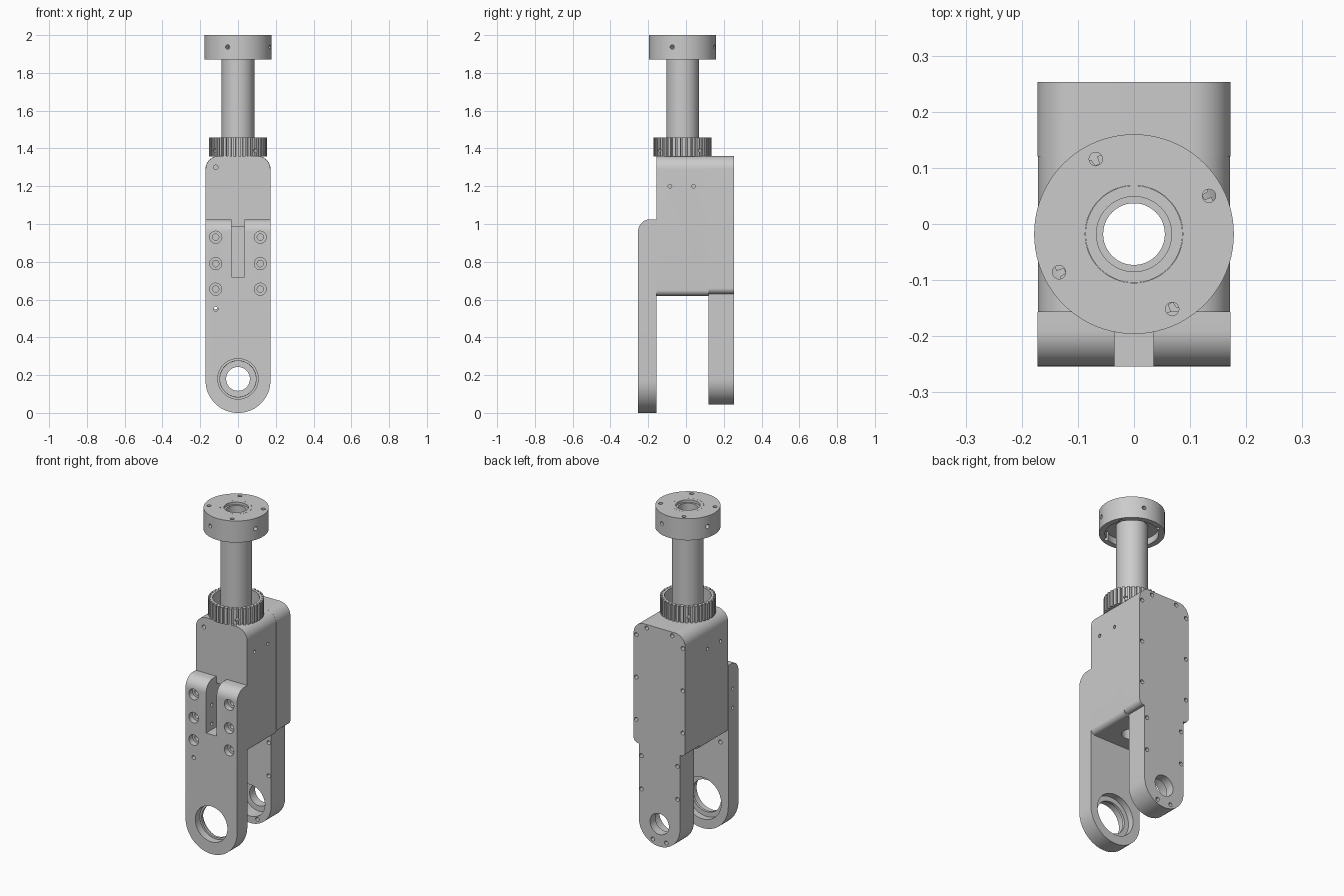
import bpy, bmesh, math
from mathutils import Vector

if "Cube" in bpy.data.objects:
    bpy.data.objects.remove(bpy.data.objects["Cube"], do_unlink=True)

GREY = 0.6
metal = bpy.data.materials.new("machined grey")
metal.use_nodes = True
metal.diffuse_color = (GREY, GREY, GREY, 1)
metal.node_tree.nodes["Principled BSDF"].inputs["Base Color"].default_value = (GREY, GREY, GREY, 1)

AXIS_Y = -0.018   # centre line of the shaft
X, Y, Z = Vector((1, 0, 0)), Vector((0, 1, 0)), Vector((0, 0, 1))
parts = []


def finish(name, bm):
    bmesh.ops.recalc_face_normals(bm, faces=bm.faces)
    mesh = bpy.data.meshes.new(name)
    bm.to_mesh(mesh)
    bm.free()
    mesh.materials.append(metal)
    ob = bpy.data.objects.new(name, mesh)
    bpy.context.collection.objects.link(ob)
    return ob


def rounded(corners, steps=12):
    """Outline with an arc at every corner (a, b, radius)."""
    out = []
    n = len(corners)
    for i, (a, b, r) in enumerate(corners):
        p = Vector((a, b))
        if r == 0:
            out.append(p)
            continue
        u = (Vector(corners[i - 1][:2]) - p).normalized()
        v = (Vector(corners[(i + 1) % n][:2]) - p).normalized()
        half = u.angle(v) / 2
        t = r / math.tan(half)
        c = p + (u + v).normalized() * r / math.sin(half)
        s, e = (p + u * t - c).normalized(), (p + v * t - c).normalized()
        out += [c + s.slerp(e, k / steps).normalized() * r for k in range(steps + 1)]
    return out


def extrude(bm, outline, axis, lo, hi):
    """Extrude an outline along y (outline is x, z) or z (outline is x, y)."""
    def place(p, d):
        return (p.x, d, p.y) if axis == "y" else (p.x, p.y, d)
    verts = [bm.verts.new(place(p, lo)) for p in outline]
    face = bm.faces.new(verts)
    new = bmesh.ops.extrude_face_region(bm, geom=[face])["geom"]
    shift = Vector(place(Vector((0, 0)), hi - lo))
    bmesh.ops.translate(bm, vec=shift, verts=[g for g in new if isinstance(g, bmesh.types.BMVert)])


def rod(bm, start, direction, length, r, sides=32):
    start, direction = Vector(start), Vector(direction).normalized()
    made = bmesh.ops.create_cone(bm, cap_ends=True, segments=sides, radius1=r, radius2=r, depth=length)["verts"]
    turn = Z.rotation_difference(direction).to_matrix()
    for v in made:
        v.co = turn @ v.co + start + direction * length / 2


def box(bm, lo, hi):
    lo, hi = Vector(lo), Vector(hi)
    for v in bmesh.ops.create_cube(bm, size=1)["verts"]:
        v.co = (lo + hi) / 2 + v.co * (hi - lo)


def cut(ob, bm):
    """Subtract the cutter mesh and keep the evaluated result."""
    tool = finish("cutter", bm)
    mod = ob.modifiers.new("cut", "BOOLEAN")
    mod.operation, mod.solver, mod.use_self, mod.object = "DIFFERENCE", "EXACT", True, tool
    deps = bpy.context.evaluated_depsgraph_get()
    mesh = bpy.data.meshes.new_from_object(ob.evaluated_get(deps))
    ob.modifiers.clear()
    ob.data = mesh
    bpy.data.objects.remove(tool, do_unlink=True)
    parts.append(ob)


def around(first, radius):
    """Four radial directions a quarter turn apart, with points on the shaft axis."""
    for k in range(4):
        a = math.radians(first + 90 * k)
        d = Vector((math.cos(a), math.sin(a), 0))
        yield Vector((0, AXIS_Y, 0)) + d * radius, d


# Housing block with bored core and a pocket behind the front slot
bm = bmesh.new()
extrude(bm, rounded([(-.171, .62, .03), (.171, .62, .03), (.171, 1.36, .07), (-.171, 1.36, .07)]), "y", -.157, .12)
housing = finish("housing", bm)
c = bmesh.new()
rod(c, (0, AXIS_Y, .5), Z, 1, .055, 48)
box(c, (-.035, -.2, .72), (.035, -.1, .985))
rod(c, (-.118, -.2, 1.3), Y, .08, .012, 16)
for side in (-1, 1):
    for y in (-.085, .04):
        rod(c, (side * .2, y, 1.2), X * -side, .06, .01, 16)
cut(housing, c)

# Back cover with its narrower leg
bm = bmesh.new()
half = [(.137, .044, .1365), (.137, .63, 0), (.172, .63, .03), (.172, 1.36, .07)]
extrude(bm, rounded(half + [(-x, z, r) for x, z, r in reversed(half)], 16), "y", .12, .253)
cover = finish("back_cover", bm)
c = bmesh.new()
rod(c, (0, 0, .18), Y, .4, .063, 48)
rod(c, (0, 0, .18), Y, .2, .095, 48)
for side in (-1, 1):
    for x, z in ((.155, 1.28), (.155, 1.025), (.155, .77), (.085, 1.338)):
        rod(c, (side * x, .3, z), -Y, .09, .012, 16)
    for x, z in ((.12, .56), (.12, .36), (.045, .078)):
        rod(c, (side * x, .3, z), -Y, .3, .012, 16)
cut(cover, c)

# Front plate with rounded end, rolled top edge, slot and bolt holes
bm = bmesh.new()
extrude(bm, rounded([(-.172, 0, .1715), (.172, 0, .1715), (.172, 1.025, 0), (-.172, 1.025, 0)], 20), "y", -.254, -.157)
edge = [e for e in bm.edges if all(v.co.z > 1.02 and v.co.y < -.25 for v in e.verts)]
bmesh.ops.bevel(bm, geom=edge, offset=.065, segments=10, profile=.5, affect="EDGES")
plate = finish("front_plate", bm)
c = bmesh.new()
box(c, (-.035, -.3, .72), (.035, -.1, 1.1))
rod(c, (0, -.3, .18), Y, .09, .107, 56)
rod(c, (0, -.3, .18), Y, .2, .096, 56)
rod(c, (0, -.195, .18), Y, .1, .125, 56)
for side in (-1, 1):
    for z in (.93, .79, .655):
        rod(c, (side * .118, -.3, z), Y, .08, .032, 24)
        rod(c, (side * .118, -.3, z), Y, .13, .017, 16)
rod(c, (-.118, -.3, .55), Y, .2, .012, 16)
for z in (.87, .755):
    rod(c, (-.2, -.2, z), X, .2, .01, 16)
cut(plate, c)

# Toothed collar
TEETH = 36
outline = []
for k in range(TEETH):
    for frac, r in ((0, .153), (.55, .153), (.6, .14), (.95, .14)):
        a = 2 * math.pi * (k + frac) / TEETH
        outline.append(Vector((r * math.cos(a), AXIS_Y + r * math.sin(a))))
bm = bmesh.new()
extrude(bm, outline, "z", 1.358, 1.457)
collar = finish("toothed_collar", bm)
c = bmesh.new()
rod(c, (0, AXIS_Y, 1.3), Z, .3, .128, 48)
for p, d in around(37, .1):
    rod(c, p + Z * 1.39, d, .1, .011, 16)
cut(collar, c)

# Hollow shaft
bm = bmesh.new()
rod(bm, (0, AXIS_Y, 1.355), Z, .645, .0865, 64)
shaft = finish("shaft", bm)
c = bmesh.new()
rod(c, (0, AXIS_Y, 1.3), Z, .8, .055, 48)
rod(c, (0, AXIS_Y, 1.985), Z, .1, .067, 48)
cut(shaft, c)

# End flange with recessed underside
bm = bmesh.new()
rod(bm, (0, AXIS_Y, 1.87), Z, .13, .178, 80)
flange = finish("end_flange", bm)
c = bmesh.new()
rod(c, (0, AXIS_Y, 1.8), Z, .3, .087, 64)
rod(c, (0, AXIS_Y, 1.8), Z, .11, .145, 64)
for p, d in around(27, .15):
    rod(c, p + Z * 1.8, Z, .3, .012, 16)
for p, d in around(-18, .12):
    rod(c, p + Z * 1.937, d, .1, .012, 16)
cut(flange, c)

# Smooth the curved walls, keep machined edges crisp
for ob in bpy.context.selected_objects:
    ob.select_set(False)
for ob in parts:
    ob.select_set(True)
bpy.context.view_layer.objects.active = parts[0]
bpy.ops.object.shade_smooth_by_angle(angle=math.radians(30))
